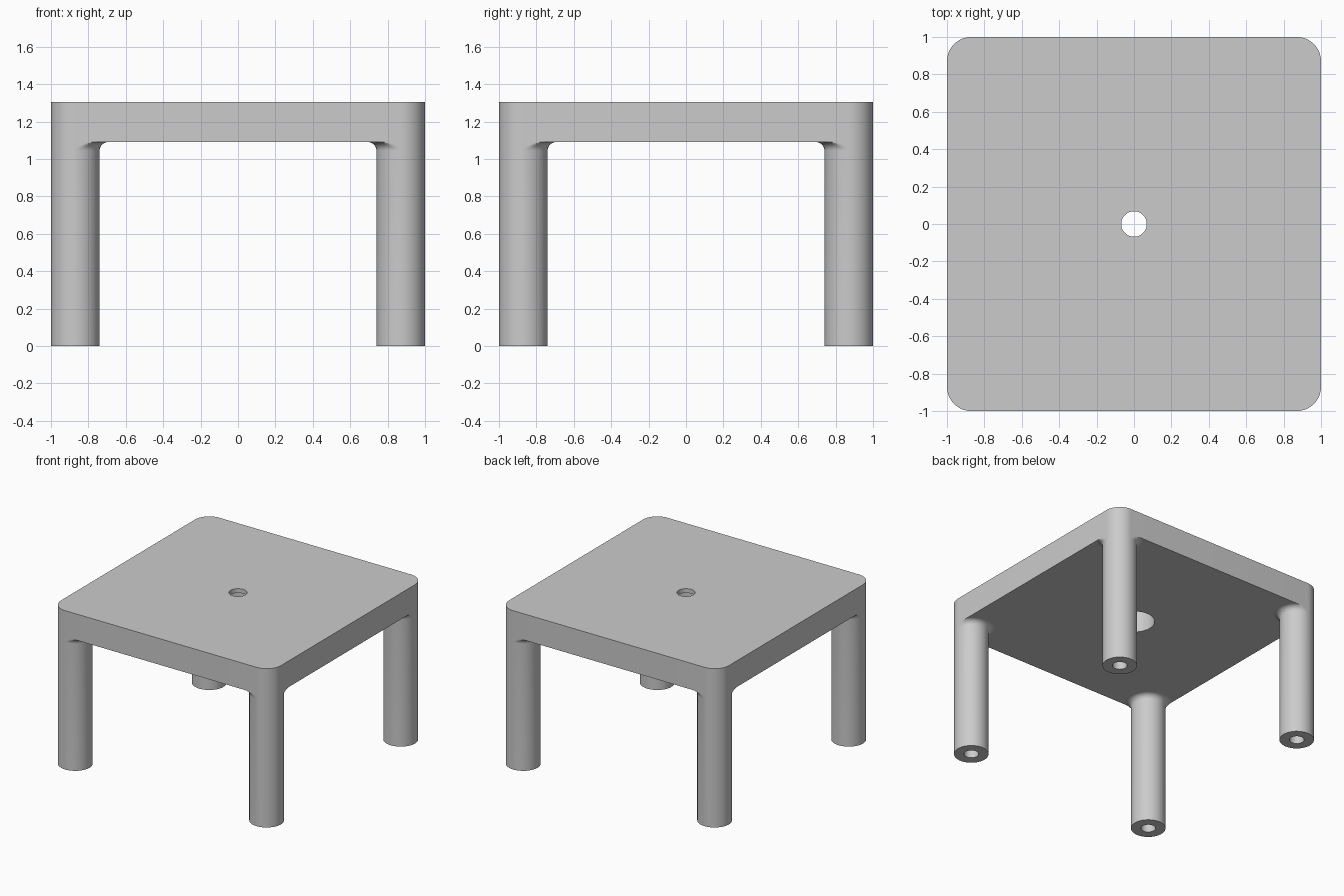
import bpy, bmesh
from math import sin, cos, pi, inf

if "Cube" in bpy.data.objects:
    bpy.data.objects.remove(bpy.data.objects["Cube"])

TOP, UNDER = 1.305, 1.09        # plate heights
R, CENTRE = 0.13, 0.87          # leg radius and leg axis offset
FILLET = 0.045
ARC = 16                        # segments per rounded corner

grey = bpy.data.materials.new("plain grey")
grey.use_nodes = True
colour = (0.6, 0.6, 0.6, 1)
grey.diffuse_color = colour
grey.node_tree.nodes["Principled BSDF"].inputs["Base Color"].default_value = colour


def loft(name, rings, closed=False, cap_first=False):
    """Skin equal-length rings of points with quads."""
    bm = bmesh.new()
    loops = [[bm.verts.new(p) for p in ring] for ring in rings]
    pairs = list(zip(loops, loops[1:]))
    if closed:
        pairs.append((loops[-1], loops[0]))
    n = len(rings[0])
    for a, b in pairs:
        for i in range(n):
            j = (i + 1) % n
            bm.faces.new((a[i], a[j], b[j], b[i]))
    if cap_first:
        bm.faces.new(loops[0][::-1])
    # All rings are ordered so that the quads share one winding
    if closed:
        bmesh.ops.recalc_face_normals(bm, faces=bm.faces)
    mesh = bpy.data.meshes.new(name)
    bm.to_mesh(mesh)
    bm.free()
    mesh.materials.append(grey)
    obj = bpy.data.objects.new(name, mesh)
    bpy.context.collection.objects.link(obj)
    return obj


def circle(r, z, n):
    return [(r * cos(2 * pi * (i + 0.5) / n), r * sin(2 * pi * (i + 0.5) / n), z)
            for i in range(n)]


def rounded_square(z):
    points = []
    for corner in range(4):
        mid = (corner + 0.5) * pi / 2
        cx, cy = CENTRE * 2 ** 0.5 * cos(mid), CENTRE * 2 ** 0.5 * sin(mid)
        for i in range(ARC + 1):
            a = (corner + i / ARC) * pi / 2
            points.append((cx + R * cos(a), cy + R * sin(a), z))
    return points


def leg_ring(r, z):
    """Circle about the leg axis, held inside the outline of the plate."""
    points = []
    for i in range(4 * ARC):
        c, s = cos(i * pi / 2 / ARC), sin(i * pi / 2 / ARC)
        if c > 0 and s > 0:
            limit = R
        else:
            limit = R / max(c, s) if max(c, s) > 1e-6 else inf
        radius = min(r, limit)
        points.append((CENTRE + radius * c, CENTRE + radius * s, z))
    return points


# Plate with a narrow centre hole opening into a wide bore underneath
n = 4 * (ARC + 1)
lip = TOP - 0.035
parts = [loft("table_top", [
    circle(0.068, TOP, n), rounded_square(TOP), rounded_square(UNDER),
    circle(0.155, UNDER, n), circle(0.155, lip, n), circle(0.068, lip, n),
], closed=True)]

# Legs: blind hole in the foot, straight shaft, flared fillet under the plate
profile = [(0.055, 0.3), (0.055, 0), (R, 0), (R, UNDER - FILLET)]
for i in range(1, 11):
    a = i / 10 * pi / 2
    profile.append((R + FILLET * (1 - cos(a)), UNDER - FILLET * (1 - sin(a))))

names = ["back_left_leg", "back_right_leg", "front_right_leg", "front_left_leg"]
for turn, name in enumerate(names):
    leg = loft(name, [leg_ring(r, z) for r, z in profile], cap_first=True)
    leg.rotation_euler.z = turn * pi / 2
    parts.append(leg)

# Smooth round surfaces, crisp edges
bpy.ops.object.select_all(action="DESELECT")
for obj in parts:
    obj.select_set(True)
bpy.context.view_layer.objects.active = parts[0]
bpy.ops.object.shade_smooth_by_angle(angle=0.5)
